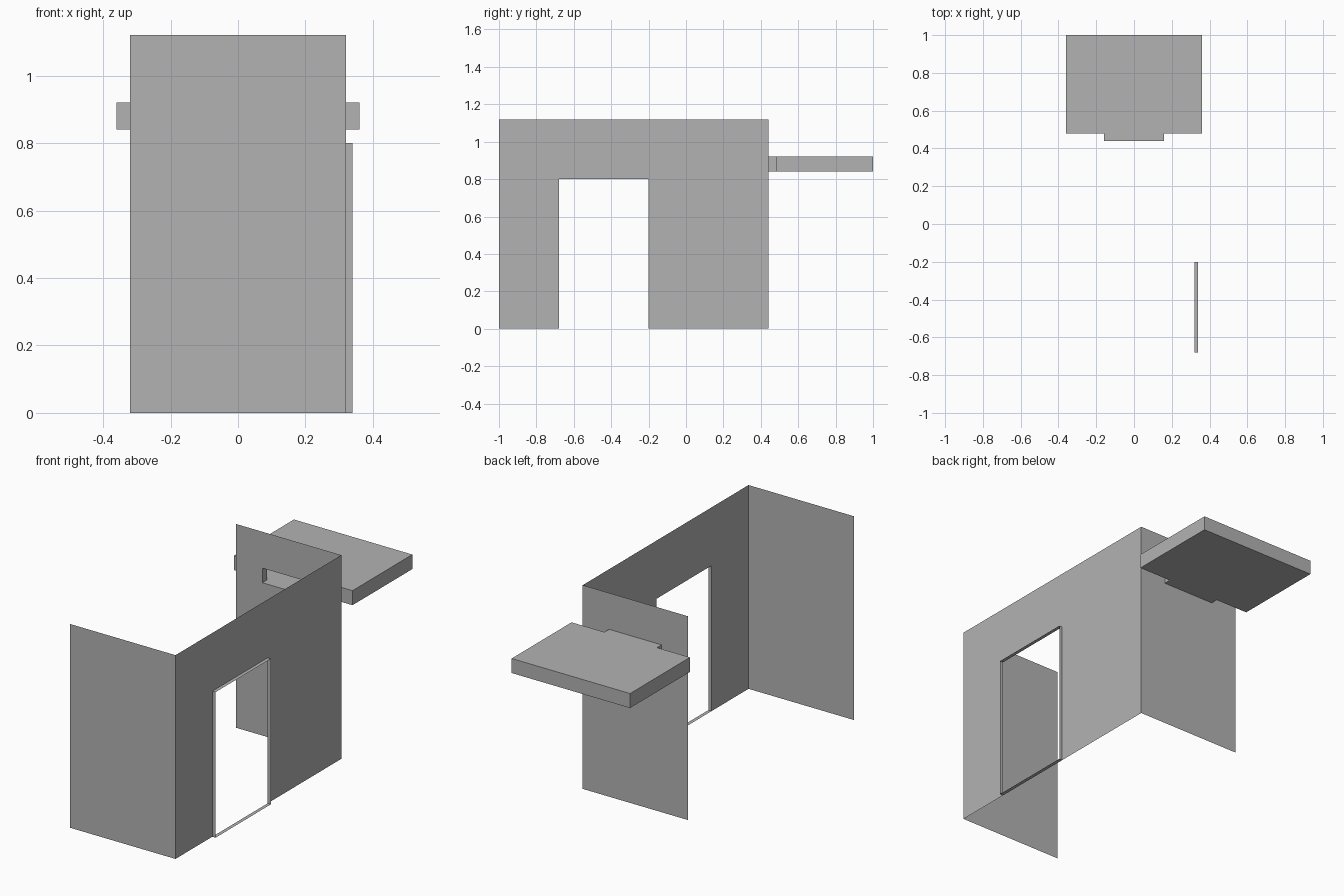
import bpy
import bmesh

cube = bpy.data.objects.get("Cube")
if cube:
    bpy.data.objects.remove(cube, do_unlink=True)

# Single plain grey
GREY = (0.45, 0.45, 0.45, 1.0)
grey = bpy.data.materials.new("plain_grey")
grey.use_nodes = True
grey.diffuse_color = GREY
grey.node_tree.nodes["Principled BSDF"].inputs["Base Color"].default_value = GREY

# Main dimensions
W, H = 0.32, 1.12                        # half width and height of the walls
FRONT, BACK = -1.0, 0.44                 # y of the end walls
DOOR_Y0, DOOR_Y1, DOOR_H = -0.68, -0.20, 0.80
FRAME_X = 0.34                           # outer edge of the door lining
SLOT, SLOT_Z0, SLOT_Z1 = 0.16, 0.84, 0.92


def finish(name, bm):
    bmesh.ops.remove_doubles(bm, verts=bm.verts[:], dist=1e-5)
    mesh = bpy.data.meshes.new(name)
    bm.to_mesh(mesh)
    bm.free()
    mesh.materials.append(grey)
    obj = bpy.data.objects.new(name, mesh)
    bpy.context.collection.objects.link(obj)
    return obj


def add_face(bm, points):
    return bm.faces.new([bm.verts.new(p) for p in points])


def sweep(bm, points, offset):
    """Pull a closed outline along an offset to make an open-ended band."""
    for a, b in zip(points, points[1:] + points[:1]):
        a2 = [p + o for p, o in zip(a, offset)]
        b2 = [p + o for p, o in zip(b, offset)]
        add_face(bm, [a, b, b2, a2])


# Front wall: one thin sheet
bm = bmesh.new()
add_face(bm, [(-W, FRONT, 0), (W, FRONT, 0), (W, FRONT, H), (-W, FRONT, H)])
finish("front_wall", bm)

# Side wall: sheet with a doorway notched out of its lower edge
bm = bmesh.new()
outline = [(FRONT, 0), (DOOR_Y0, 0), (DOOR_Y0, DOOR_H), (DOOR_Y1, DOOR_H),
           (DOOR_Y1, 0), (BACK, 0), (BACK, H), (FRONT, H)]
add_face(bm, [(W, y, z) for y, z in outline])
finish("side_wall", bm)

# Door lining: sill, jambs and head standing out from the side wall
bm = bmesh.new()
opening = [(W, DOOR_Y0, 0), (W, DOOR_Y1, 0), (W, DOOR_Y1, DOOR_H), (W, DOOR_Y0, DOOR_H)]
sweep(bm, opening[::-1], (FRAME_X - W, 0, 0))
finish("door_lining", bm)

# Back wall: sheet with a wide slot, made of panels around the slot
bm = bmesh.new()
for x0, x1, z0, z1 in [(-W, W, 0, SLOT_Z0), (-W, W, SLOT_Z1, H),
                       (-W, -SLOT, SLOT_Z0, SLOT_Z1), (SLOT, W, SLOT_Z0, SLOT_Z1)]:
    add_face(bm, [(x1, BACK, z0), (x0, BACK, z0), (x0, BACK, z1), (x1, BACK, z1)])
finish("back_wall", bm)

# Hollow slab behind the back wall, its narrow neck open into the slot
bm = bmesh.new()
half = [(SLOT, BACK), (SLOT, 0.48), (0.36, 0.48), (0.36, 1.0)]
plan = half + [(-x, y) for x, y in reversed(half)]
add_face(bm, [(x, y, SLOT_Z1) for x, y in plan])
add_face(bm, [(x, y, SLOT_Z0) for x, y in reversed(plan)])
for (ax, ay), (bx, by) in zip(plan, plan[1:]):
    add_face(bm, [(ax, ay, SLOT_Z0), (bx, by, SLOT_Z0), (bx, by, SLOT_Z1), (ax, ay, SLOT_Z1)])
finish("hollow_slab", bm)
